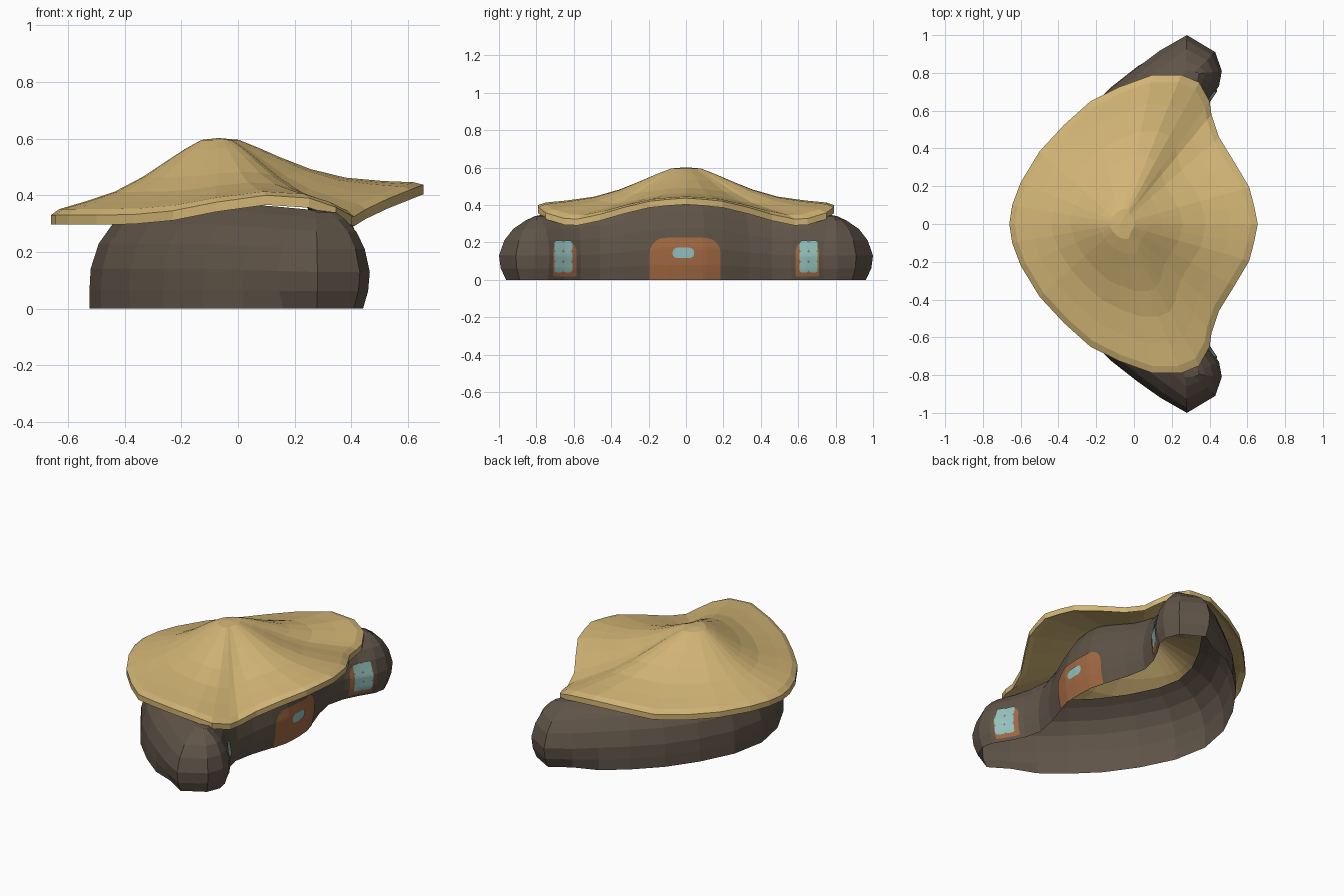
import bpy, bmesh, math
from mathutils import Vector
from mathutils.bvhtree import BVHTree

if "Cube" in bpy.data.objects:
    bpy.data.objects.remove(bpy.data.objects["Cube"])


def material(name, rgb):
    m = bpy.data.materials.new(name)
    m.diffuse_color = (*rgb, 1)
    m.use_nodes = True
    m.node_tree.nodes["Principled BSDF"].inputs["Base Color"].default_value = m.diffuse_color
    return m


TAN = material("straw tan", (0.65, 0.465, 0.18))
BROWN = material("dark brown", (0.115, 0.088, 0.064))
RUST = material("rust wood", (0.36, 0.14, 0.055))
TEAL = material("pale teal", (0.29, 0.54, 0.52))


def finish(bm, name, mat):
    me = bpy.data.meshes.new(name)
    bm.to_mesh(me)
    ob = bpy.data.objects.new(name, me)
    bpy.context.collection.objects.link(ob)
    me.materials.append(mat)
    return ob


def mirrored(half):
    """Close a half outline (first and last points on y = 0) across y."""
    return half + [(p[0], -p[1], *p[2:]) for p in half[-2:0:-1]]


def bridge(bm, a, b):
    n = len(a)
    for i in range(n):
        j = (i + 1) % n
        bm.faces.new((a[i], a[j], b[j], b[i]))


# --- Wall: crescent outline (x, y, height, top inset), lofted bulging profile
wall = mirrored([
    (.425, 0, .45, .10), (.42, .10, .445, .10), (.39, .21, .425, .10),
    (.345, .34, .385, .09), (.32, .46, .36, .08), (.345, .56, .345, .08),
    (.39, .64, .34, .10), (.45, .73, .34, .12), (.465, .81, .34, .12),
    (.43, .91, .34, .15), (.28, 1.0, .34, .19), (.14, .92, .35, .19),
    (.02, .83, .36, .19), (-.12, .72, .37, .19), (-.26, .58, .37, .19),
    (-.38, .41, .37, .19), (-.48, .21, .37, .19), (-.52, 0, .37, .19)])
# Fraction of the height, fraction of the top inset
PROFILE = [(0, .2), (.18, .05), (.38, 0), (.62, .15), (.8, .4), (.93, .74), (1, 1)]

bm = bmesh.new()
rings = []
n = len(wall)
for fz, fi in PROFILE:
    ring = []
    for i, (x, y, h, inset) in enumerate(wall):
        p, q = wall[i - 1], wall[(i + 1) % n]
        t = Vector((q[0] - p[0], q[1] - p[1])).normalized()
        d = inset * fi
        if fz < .3 and x < .1:      # the back stands straight on the ground
            d = -.004
        ring.append(bm.verts.new((x - t.y * d, y + t.x * d, h * fz)))
    rings.append(ring)
for a, b in zip(rings, rings[1:]):
    bridge(bm, a, b)
# Caps closing the top of both wings
top = rings[-1]
for s in (1, -1):
    for quad in ((6, 7, 11, 12), (7, 8, 10, 11), (8, 9, 10)):
        bm.faces.new([top[(s * k) % n] for k in quad][::s])
tree = BVHTree.FromBMesh(bm)
finish(bm, "curved_wall", BROWN)
bm.free()

# --- Roof: drooping hat, rim outline (x, y, z) drawn up to a rounded peak
rim = mirrored([
    (.655, 0, .437), (.635, .10, .43), (.61, .195, .42), (.53, .33, .388),
    (.45, .46, .35), (.41, .58, .325), (.40, .65, .328), (.345, .75, .358),
    (.25, .79, .39), (.10, .79, .40), (-.08, .725, .375), (-.23, .65, .345),
    (-.37, .525, .332), (-.50, .385, .33), (-.60, .22, .33), (-.645, .10, .33),
    (-.66, 0, .33)])
PEAK = Vector((-.07, 0, .602))
SLOPE = [(1, 0), (.95, .07), (.8, .14), (.62, .25), (.45, .44), (.3, .67), (.2, .83), (.1, .97)]
bm = bmesh.new()
skins = []
for drop in (0, .034):
    layers = []
    for t, f in SLOPE:
        ring = []
        for x, y, z in rim:
            base = z * t + .38 * (1 - t)    # rim waves fade towards the peak
            ring.append(bm.verts.new((PEAK.x + (x - PEAK.x) * t, y * t,
                                      base + (PEAK.z - base) * f - drop)))
        layers.append(ring)
    for a, b in zip(layers, layers[1:]):
        bridge(bm, a, b)
    tip = bm.verts.new(PEAK - Vector((0, 0, drop)))
    last = layers[-1]
    for i in range(len(last)):
        bm.faces.new((last[i], last[(i + 1) % len(last)], tip))
    skins.append(layers[0])
bridge(bm, skins[1], skins[0])
bmesh.ops.recalc_face_normals(bm, faces=bm.faces)
finish(bm, "thatched_roof", TAN)
bm.free()


# --- Thin rounded plates laid on the wall, seen from +x
def plate(name, y0, y1, z0, z1, mat, lift, r_top, r_bot, cols=14, rows=10):
    bm = bmesh.new()
    grid = []
    for i in range(cols + 1):
        # cosine spacing gives round corners enough columns
        y = y0 + (y1 - y0) * (1 - math.cos(math.pi * i / cols)) / 2
        edge = min(y - y0, y1 - y)

        def trim(r):
            d = max(0, r - edge)
            return r - math.sqrt(max(0, r * r - d * d))
        lo, hi = z0 + trim(r_bot), z1 - trim(r_top)
        col = []
        for k in range(rows + 1):
            z = lo + (hi - lo) * k / rows
            hit = tree.ray_cast(Vector((2, y, max(z, .001))), Vector((-1, 0, 0)))[0]
            col.append(bm.verts.new((hit.x + lift, y, z)))
        grid.append(col)
    for a, b in zip(grid, grid[1:]):
        for k in range(rows):
            bm.faces.new((a[k], b[k], b[k + 1], a[k + 1]))
    finish(bm, name, mat)
    bm.free()


plate("door", -.195, .185, 0, .225, RUST, .005, .085, 0, 24, 14)
plate("door_window", -.072, .044, .116, .172, TEAL, .009, .027, .025)

for side, s in (("left", -1), ("right", 1)):
    c = s * .648
    plate(f"{side}_window_frame", c - .062, c + .062, .018, .207, RUST, .005, .055, .006)
    for i in (0, 1):
        for j in range(3):
            y = s * .656 - .048 + i * .048
            z = .04 + j * .0565
            plate(f"{side}_window_pane_{i}{j}", y, y + .048, z, z + .0565,
                  TEAL, .009, .011, .011, 10, 4)
